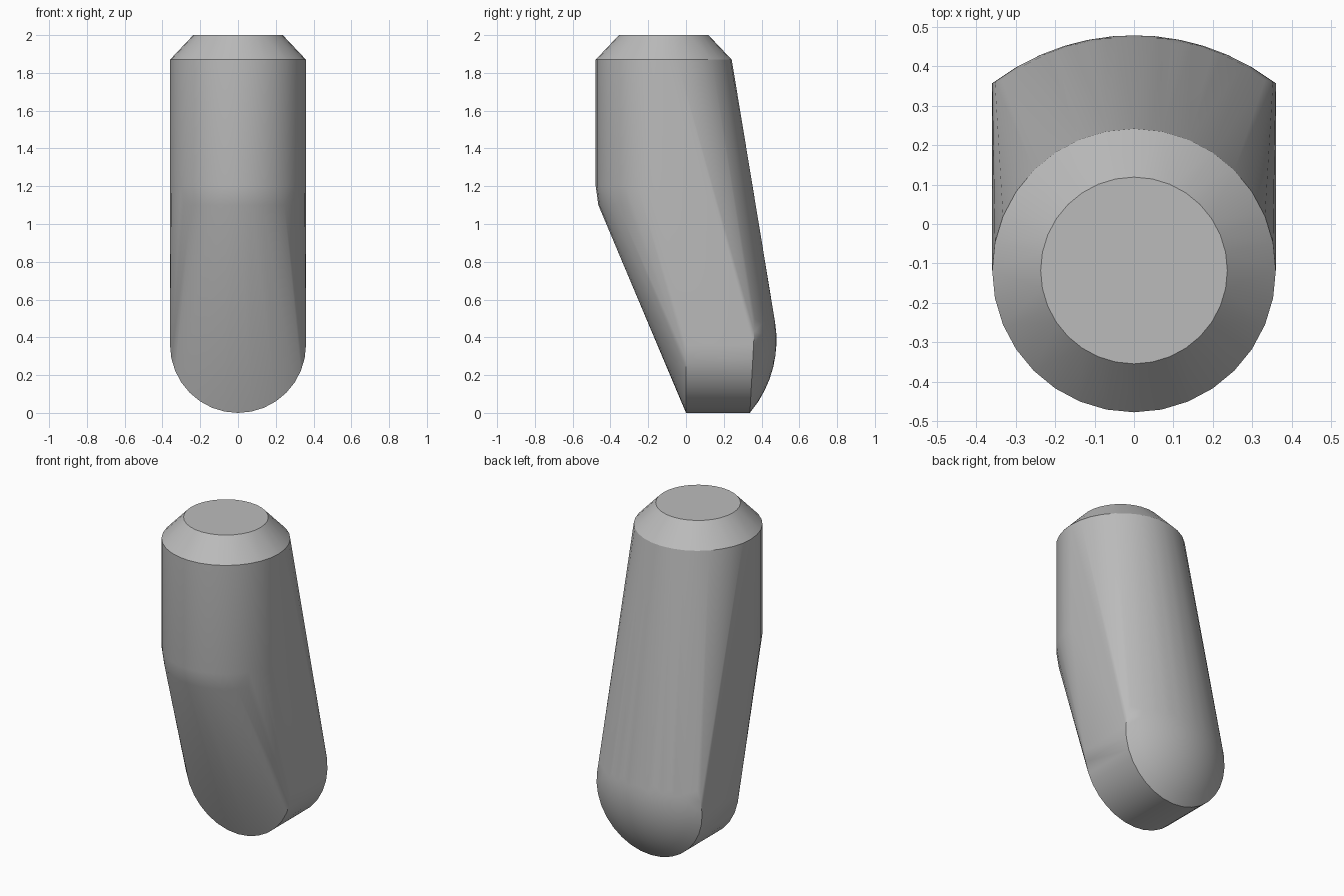
import bpy, bmesh, math
from mathutils import Vector

cube = bpy.data.objects.get("Cube")
if cube:
    bpy.data.objects.remove(cube, do_unlink=True)

R = 0.36          # body radius
AXIS_Y = -0.118   # upper barrel axis
SIDES = 32


def ring(radius, centre, upright=False):
    """Circle of points, flat or standing up facing the y axis."""
    pts = []
    for i in range(SIDES):
        a = math.tau * i / SIDES
        u, v = radius * math.cos(a), radius * math.sin(a)
        pts.append(Vector(centre) + Vector((u, 0, v) if upright else (u, v, 0)))
    return pts


grey = bpy.data.materials.new("plain grey")
grey.use_nodes = True
colour = (0.5, 0.5, 0.5, 1)
grey.diffuse_color = colour
grey.node_tree.nodes["Principled BSDF"].inputs["Base Color"].default_value = colour

# Upper barrel: chamfered cap, straight wall and softened bend
points = []
for radius, z in ((0.237, 2.0), (R, 1.87), (R, 1.2), (0.346, 1.1)):
    points += ring(radius, (0, AXIS_Y, z))

# Foot: short horizontal cylinder with a shallow domed back
points += ring(R, (0, 0, R), upright=True)
dome_r, dome_z = 0.597, 0.385
for step in range(7):
    r = R * step / 6
    for p in ring(r, (0, 0, R), upright=True):
        p.y = AXIS_Y + math.sqrt(dome_r**2 - p.x**2 - (p.z - dome_z)**2)
        points.append(p)

# Stretch one skin around both ends
bm = bmesh.new()
for p in points:
    bm.verts.new(p)
bmesh.ops.remove_doubles(bm, verts=bm.verts, dist=0.0005)
hull = bmesh.ops.convex_hull(bm, input=bm.verts)
loose = [v for v in bm.verts if not v.link_faces]
bmesh.ops.delete(bm, geom=loose, context='VERTS')
bmesh.ops.dissolve_limit(bm, angle_limit=math.radians(0.5),
                         verts=bm.verts, edges=bm.edges)
bmesh.ops.recalc_face_normals(bm, faces=bm.faces)
mesh = bpy.data.meshes.new("bent_body")
bm.to_mesh(mesh)
bm.free()
mesh.materials.append(grey)

body = bpy.data.objects.new("bent_body", mesh)
bpy.context.collection.objects.link(body)
bpy.context.view_layer.objects.active = body
body.select_set(True)
bpy.ops.object.shade_smooth_by_angle(angle=math.radians(30))
